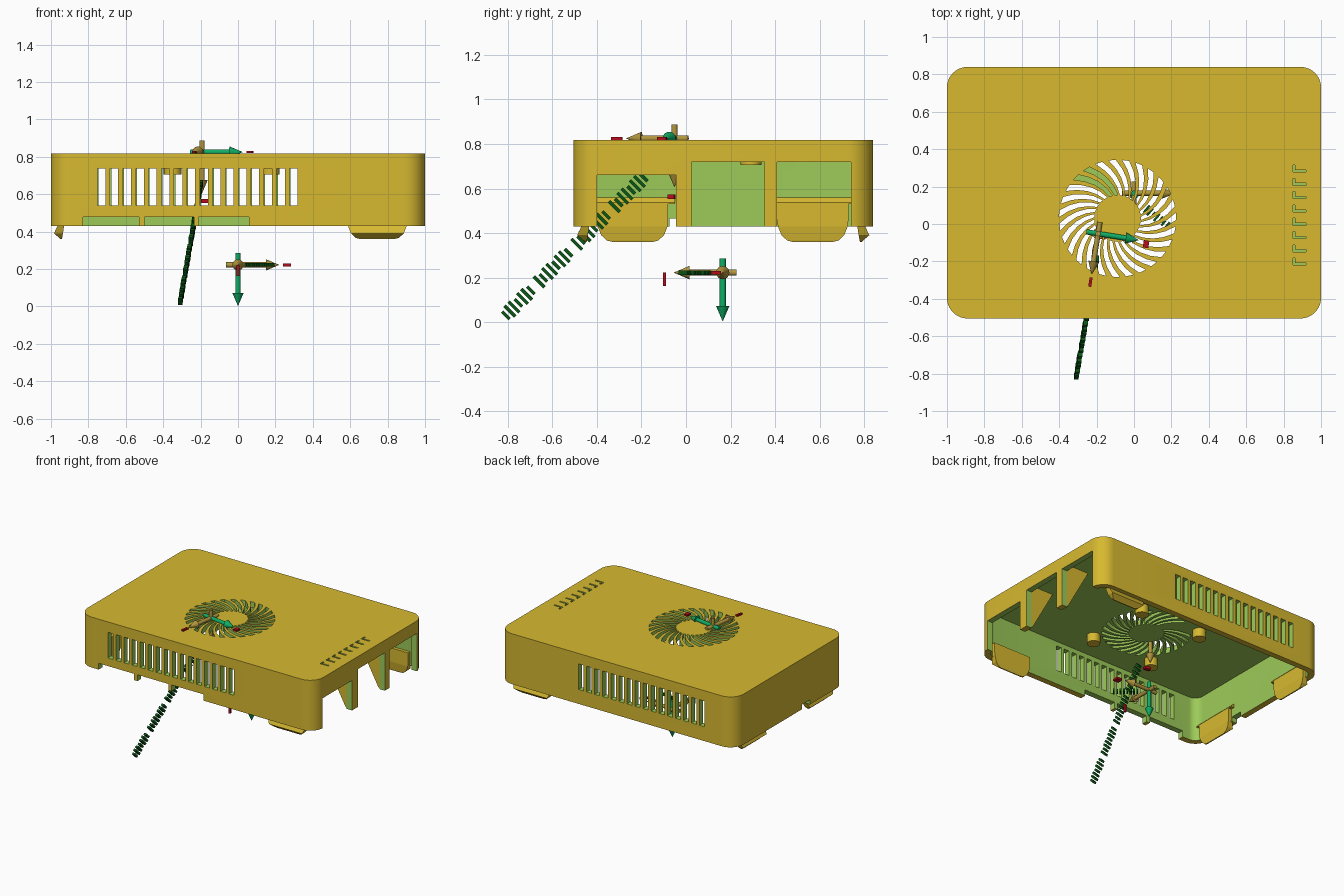
import bpy, bmesh, math
from mathutils import Vector, Matrix

if "Cube" in bpy.data.objects:
    bpy.data.objects.remove(bpy.data.objects["Cube"])


def material(name, rgb):
    m = bpy.data.materials.new(name)
    m.diffuse_color = (*rgb, 1)
    m.use_nodes = True
    m.node_tree.nodes["Principled BSDF"].inputs["Base Color"].default_value = m.diffuse_color
    return m


YELLOW = material("shell yellow", (0.68, 0.485, 0.03))
GREEN = material("cut green", (0.337, 0.597, 0.10))
ARROW = material("arrow green", (0.005, 0.42, 0.13))
DARK = material("dark green", (0.003, 0.10, 0.008))
RED = material("red", (0.45, 0.004, 0.012))
OLIVE = material("olive", (0.45, 0.31, 0.05))

X, Y0, Y1, Z0, Z1, R, WALL = 1.0, -0.505, 0.84, 0.43, 0.817, 0.11, 0.045


def finish(name, bm, *mats):
    bmesh.ops.recalc_face_normals(bm, faces=bm.faces[:])
    me = bpy.data.meshes.new(name)
    bm.to_mesh(me)
    bm.free()
    ob = bpy.data.objects.new(name, me)
    bpy.context.collection.objects.link(ob)
    for m in mats:
        me.materials.append(m)
    return ob


def prism(bm, pts, z0, z1, place=lambda x, y, z: (x, y, z)):
    lo = [bm.verts.new(place(x, y, z0)) for x, y in pts]
    hi = [bm.verts.new(place(x, y, z1)) for x, y in pts]
    bm.faces.new(lo[::-1])
    bm.faces.new(hi)
    n = len(pts)
    for i in range(n):
        j = (i + 1) % n
        bm.faces.new((lo[i], lo[j], hi[j], hi[i]))


def box(bm, x0, x1, y0, y1, z0, z1):
    prism(bm, [(x0, y0), (x1, y0), (x1, y1), (x0, y1)], z0, z1)


def rounded_rect(inset):
    r, pts = R - inset, []
    corners = [(X - R, Y1 - R), (R - X, Y1 - R), (R - X, Y0 + R), (X - R, Y0 + R)]
    for k, (cx, cy) in enumerate(corners):
        for i in range(11):
            a = math.pi / 2 * (k + i / 10)
            pts.append((cx + r * math.cos(a), cy + r * math.sin(a)))
    return pts


def cut(ob, cutter):
    mod = ob.modifiers.new("cut", 'BOOLEAN')
    mod.operation, mod.solver, mod.object = 'DIFFERENCE', 'EXACT', cutter
    bpy.context.view_layer.objects.active = ob
    bpy.ops.object.modifier_apply(modifier=mod.name)
    bpy.data.objects.remove(cutter)


def smooth(ob):
    bpy.ops.object.select_all(action='DESELECT')
    ob.select_set(True)
    bpy.context.view_layer.objects.active = ob
    bpy.ops.object.shade_smooth_by_angle(angle=math.radians(30))


# Shell: rounded box, hollow and open below
bm = bmesh.new()
prism(bm, rounded_rect(0), Z0, Z1)
shell = finish("shell", bm, YELLOW, GREEN)
bm = bmesh.new()
prism(bm, rounded_rect(WALL), Z0 - 0.1, Z1 - 0.045)
cut(shell, finish("cavity", bm))

# Openings: side vents, port cutouts, bottom notches, roof grooves and fan grille
bm = bmesh.new()
for i in range(16):
    x = -0.752 + i * 0.0685
    box(bm, x, x + 0.043, Y0 - 0.1, Y0 + 0.1, 0.54, 0.737)
    box(bm, x + 0.006, x + 0.049, Y1 - 0.1, Y1 + 0.1, 0.54, 0.737)
for y0, y1, top in ((-0.40, -0.045, 0.66), (0.025, 0.352, 0.72), (0.41, 0.742, 0.72)):
    box(bm, 0.9, 1.1, y0, y1, 0.3, top)
for x0, x1 in ((-0.83, -0.53), (-0.50, -0.235), (-0.21, 0.06)):
    box(bm, x0, x1, -0.6, -0.4, 0.3, 0.478)
box(bm, -1.1, -0.9, -0.075, 0.02, 0.3, 0.465)
for i in range(8):
    y = -0.22 + i * 0.071
    prism(bm, [(0.85, y), (0.92, y), (0.92, y + 0.012), (0.862, y + 0.012),
               (0.862, y + 0.038), (0.85, y + 0.038)], Z1 - 0.024, 0.9)
FX, FY, SPOKES = -0.088, 0.03, 27
for i in range(SPOKES):
    side = [[], []]
    for k in range(5):
        t = k / 4
        r = 0.125 + 0.188 * t
        for s in (0, 1):
            a = math.tau * (i + (s - 0.5) * (0.6 - 0.08 * t)) / SPOKES + 0.5 * t
            side[s].append((FX + r * math.cos(a), FY + r * math.sin(a)))
    # two of the grille slots are blind
    prism(bm, side[0] + side[1][::-1], 0.785 if i in (7, 8) else 0.75, 0.9)
cut(shell, finish("openings", bm))


# Outer skin stays yellow, cut and inner faces are green
def edge_distance(p):
    qx, qy = abs(p.x) - X + R, abs(p.y - (Y0 + Y1) / 2) - (Y1 - Y0) / 2 + R
    return math.hypot(max(qx, 0), max(qy, 0)) + min(max(qx, qy), 0) - R


for f in shell.data.polygons:
    c, n = f.center, f.normal
    top = n.z > 0.5 and c.z > Z1 - 0.01
    rim = n.z < -0.5 and c.z < Z0 + 0.01
    skin = abs(n.z) < 0.5 and edge_distance(c) > -0.006
    f.material_index = 0 if top or rim or skin else 1
smooth(shell)

# Tapered ribs behind the posts between the port cutouts
for y0, y1 in ((-0.043, 0.023), (0.354, 0.408)):
    bm = bmesh.new()
    prism(bm, [(0.96, 0.44), (0.945, 0.44), (0.76, 0.774), (0.96, 0.774)], y0, y1,
          lambda x, z, y: (x, y, z))
    rib = finish("post_rib", bm, YELLOW, GREEN)
    for f in rib.data.polygons:
        f.material_index = 0 if abs(f.normal.y) > 0.5 else 1


# Snap tabs: rounded tongues on three walls with a sloping ledge
def loft(bm, sections, place):
    rings = []
    for z, out, inn, hw in sections:
        rings.append([bm.verts.new(place(u, d, z)) for u, d in
                      ((-hw, out), (hw, out), (hw, inn), (-hw, inn))])
    bm.faces.new(rings[0])
    bm.faces.new(rings[-1])
    for a, b in zip(rings, rings[1:]):
        for i in range(4):
            j = (i + 1) % 4
            bm.faces.new((a[i], a[j], b[j], b[i]))


TAB = [(0.36, 0.05, 0.058, 0.09), (0.366, 0.045, 0.06, 0.115), (0.39, 0.016, 0.064, 0.141),
       (0.43, 0.035, 0.07, 0.157), (0.46, 0.04, 0.07, 0.16), (0.535, 0.04, 0.07, 0.16)]
LEDGE = [(0.53, 0.04, 0.07, 0.19), (0.536, 0.04, 0.07, 0.19), (0.56, 0.04, 0.046, 0.19)]
walls = {
    "left_tab_front": lambda u, d, z: (d - X, -0.24 + u, z),
    "left_tab_back": lambda u, d, z: (d - X, 0.57 + u, z),
    "front_tab": lambda u, d, z: (0.745 + u, Y0 + d, z),
    "back_tab": lambda u, d, z: (0.745 + u, Y1 - d, z),
}
for name, place in walls.items():
    bm = bmesh.new()
    loft(bm, TAB, place)
    if "left" in name:
        loft(bm, LEDGE, place)
    finish(name, bm, YELLOW)


def rod(bm, a, b, r0, r1, seg=16):
    a, b = Vector(a), Vector(b)
    d = b - a
    rot = Vector((0, 0, 1)).rotation_difference(d).to_matrix().to_4x4()
    bmesh.ops.create_cone(bm, cap_ends=True, segments=seg, radius1=r0, radius2=r1,
                          depth=d.length, matrix=Matrix.Translation((a + b) / 2) @ rot)


# Fan screw posts under the roof
for sx in (-1, 1):
    for sy in (-1, 1):
        bm = bmesh.new()
        p = (FX + sx * 0.262, FY + sy * 0.262)
        rod(bm, (*p, 0.706), (*p, 0.777), 0.047, 0.047, 24)
        smooth(finish("fan_post", bm, YELLOW))


# Axis markers: three arrows and small red end plates
def axis_marker(name, origin, turn, mats, plates):
    o, rot = Vector(origin), Matrix.Rotation(turn, 3, 'Z')
    for d, mat in zip(((1, 0, 0), (0, -1, 0), (0, 0, -1)), mats):
        d = rot @ Vector(d)
        bm = bmesh.new()
        rod(bm, o - d * 0.063, o + d * 0.15, 0.014, 0.014)
        rod(bm, o + d * 0.15, o + d * 0.218, 0.03, 0.001)
        smooth(finish(name + "_arrow", bm, mat))
    bm = bmesh.new()
    for centre, size in plates:
        for v in bmesh.ops.create_cube(bm, size=1)["verts"]:
            v.co = o + rot @ Vector([c + s * p for c, s, p in zip(centre, size, v.co)])
    finish(name + "_plates", bm, RED)


axis_marker("lower_axis", (0, 0.165, 0.222), 0, (OLIVE, OLIVE, ARROW),
            [((0.262, -0.03, 0), (0.045, 0.045, 0.016)),
             ((0, -0.262, -0.03), (0.016, 0.014, 0.06))])
axis_marker("upper_axis", (-0.192, -0.052, 0.825), math.radians(-9), (ARROW, OLIVE, OLIVE),
            [((0.262, -0.015, 0), (0.03, 0.04, 0.012)),
             ((0, -0.262, 0), (0.016, 0.05, 0.012)),
             ((0.02, -0.01, -0.262), (0.045, 0.03, 0.02))])


# Rows of thin dark bars: a long slanted one and a short flat one
def bar_row(name, start, end, normal, count, gaps, width, height, thick):
    bm = bmesh.new()
    start, end, normal = Vector(start), Vector(end), Vector(normal)
    along = (end - start).normalized()
    across = along.cross(normal).normalized()
    for i in range(count):
        if i in gaps:
            continue
        c = start.lerp(end, i / (count - 1))
        h = height * (1 if i % 3 else 0.7)
        for v in bmesh.ops.create_cube(bm, size=1)["verts"]:
            x, y, z = v.co
            v.co = c + normal * (x * thick) + along * (y * width) + across * (z * h)
    finish(name, bm, DARK)


bar_row("slanted_bars", (-0.308, -0.81, 0.03), (-0.2, -0.19, 0.65), (1, 0, 0),
        34, (7, 16, 25), 0.015, 0.068, 0.022)
bar_row("flat_bars", (0.05, 0.095, 0.222), (0.175, -0.01, 0.222), (0, 0, 1),
        8, (), 0.012, 0.05, 0.02)
